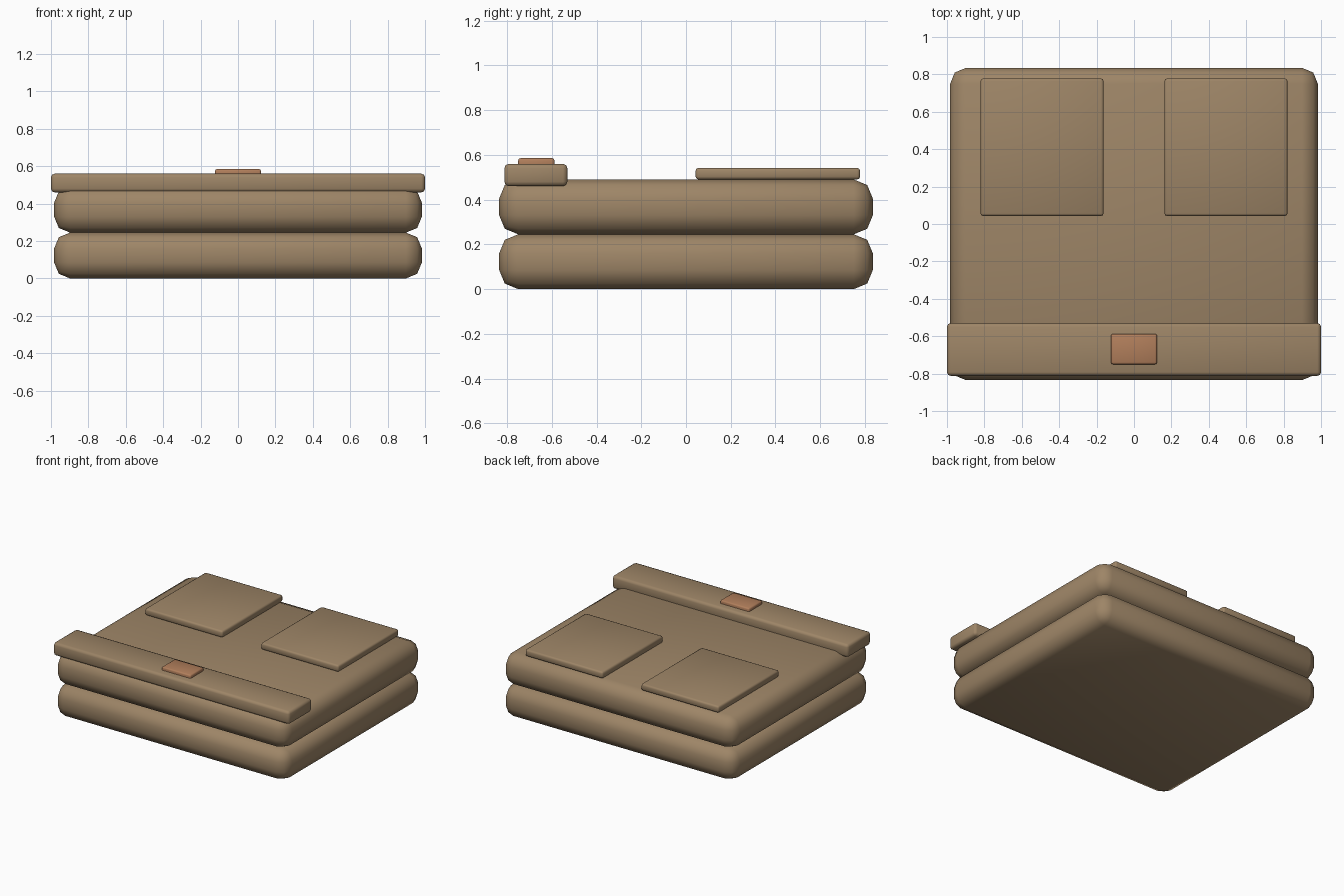
import bpy, bmesh, math

if "Cube" in bpy.data.objects:
    bpy.data.objects.remove(bpy.data.objects["Cube"])


def material(name, colour):
    m = bpy.data.materials.new(name)
    m.diffuse_color = (*colour, 1)
    m.use_nodes = True
    m.node_tree.nodes["Principled BSDF"].inputs["Base Color"].default_value = m.diffuse_color
    return m


canvas = material("tan canvas", (0.34, 0.235, 0.135))
leather = material("orange leather", (0.44, 0.21, 0.105))


def soft_box(name, x, y, z, bevel, segments, mat):
    """Rounded box given by its (low, high) range on each axis."""
    bm = bmesh.new()
    bmesh.ops.create_cube(bm, size=1)
    for v in bm.verts:
        v.co = [r[0] if c < 0 else r[1] for r, c in zip((x, y, z), v.co)]
    bmesh.ops.bevel(bm, geom=bm.edges[:], offset=bevel, offset_type='OFFSET',
                    segments=segments, profile=0.5, affect='EDGES')
    mesh = bpy.data.meshes.new(name)
    bm.to_mesh(mesh)
    bm.free()
    mesh.materials.append(mat)
    obj = bpy.data.objects.new(name, mesh)
    bpy.context.collection.objects.link(obj)
    bpy.ops.object.select_all(action='DESELECT')
    obj.select_set(True)
    bpy.context.view_layer.objects.active = obj
    bpy.ops.object.shade_smooth_by_angle(angle=math.radians(50))
    return obj


# Two stacked folded layers
for i, name in enumerate(("lower_layer", "upper_layer")):
    soft_box(name, (-0.983, 0.983), (-0.835, 0.835),
             (i * 0.245, (i + 1) * 0.245), 0.085, 2, canvas)

# Flat pockets, left and right
for name, x in (("left_pocket", (-0.82, -0.165)), ("right_pocket", (0.16, 0.82))):
    x = (-0.82, -0.163) if x[0] < 0 else (0.163, 0.82)
    soft_box(name, x, (0.043, 0.778), (0.49, 0.542), 0.013, 2, canvas)

# Front band and its small clasp
soft_box("front_band", (-1, 1), (-0.812, -0.53), (0.46, 0.56), 0.02, 2, canvas)
soft_box("clasp", (-0.123, 0.123), (-0.75, -0.588), (0.535, 0.585), 0.01, 2, leather)
